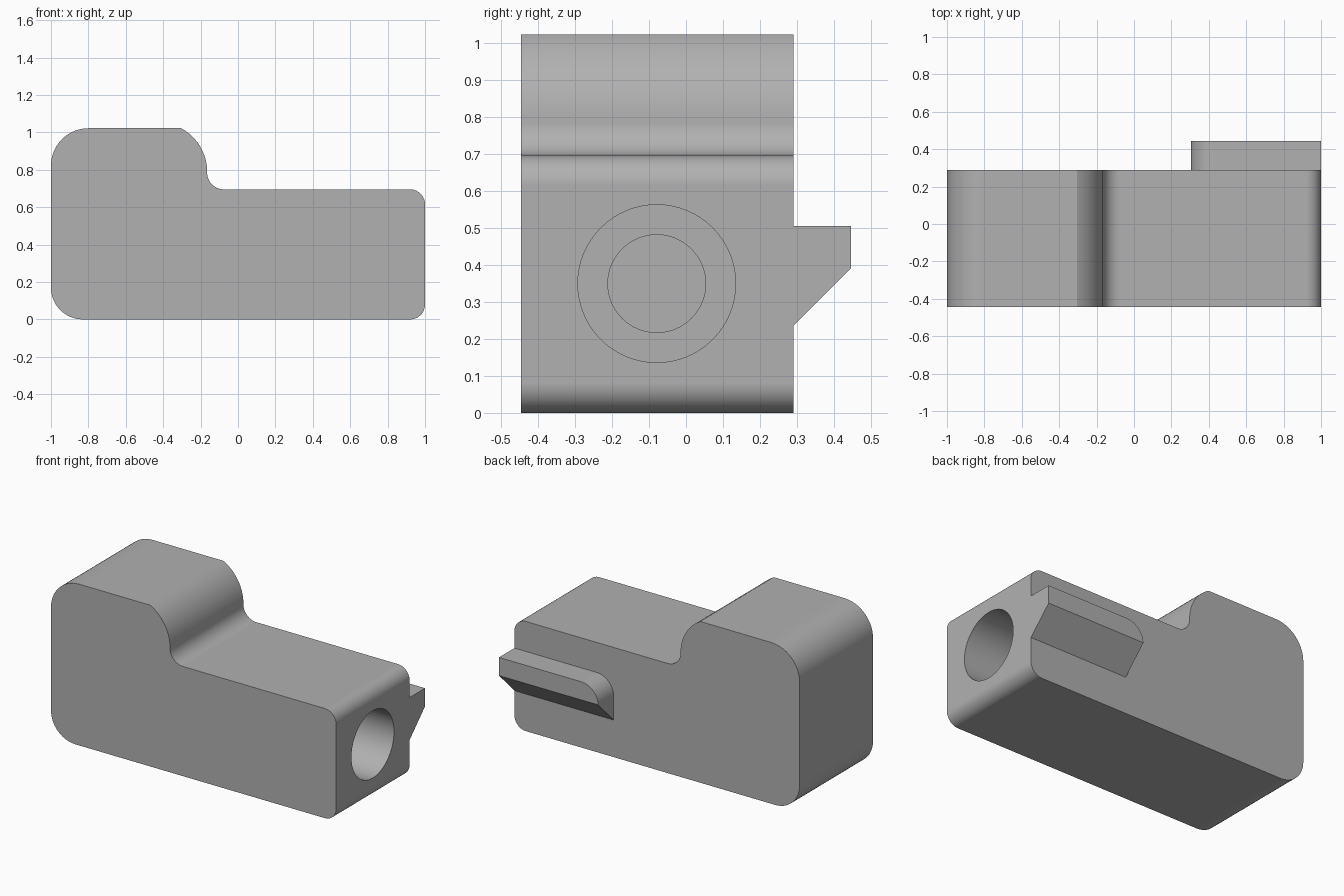
import bpy, bmesh, math
from mathutils import Vector

if "Cube" in bpy.data.objects:
    bpy.data.objects.remove(bpy.data.objects["Cube"])

grey = bpy.data.materials.new("plain grey")
grey.diffuse_color = (0.44, 0.44, 0.44, 1)
grey.use_nodes = True
grey.node_tree.nodes["Principled BSDF"].inputs["Base Color"].default_value = grey.diffuse_color


def arc(cx, cz, r, a0, a1, n=14):
    """Points of an arc in the xz plane, angles in degrees."""
    steps = [math.radians(a0 + (a1 - a0) * i / n) for i in range(n + 1)]
    return [(cx + r * math.cos(a), cz + r * math.sin(a)) for a in steps]


def make_object(name, bm):
    bmesh.ops.recalc_face_normals(bm, faces=bm.faces)
    mesh = bpy.data.meshes.new(name)
    bm.to_mesh(mesh)
    bm.free()
    mesh.materials.append(grey)
    obj = bpy.data.objects.new(name, mesh)
    bpy.context.collection.objects.link(obj)
    return obj


def extrude_profile(points, y0, y1):
    """Solid from an xz outline, swept from y0 to y1."""
    bm = bmesh.new()
    face = bm.faces.new([bm.verts.new((x, y0, z)) for x, z in points])
    ext = bmesh.ops.extrude_face_region(bm, geom=[face])
    moved = [v for v in ext["geom"] if isinstance(v, bmesh.types.BMVert)]
    bmesh.ops.translate(bm, verts=moved, vec=(0, y1 - y0, 0))
    # Keep the starting cap so the solid is closed
    if not any(all(abs(v.co.y - y0) < 1e-6 for v in f.verts) for f in bm.faces):
        bmesh.ops.holes_fill(bm, edges=[e for e in bm.edges if e.is_boundary], sides=0)
    return bm


def finish(obj):
    bpy.ops.object.select_all(action='DESELECT')
    obj.select_set(True)
    bpy.context.view_layer.objects.active = obj
    for mod in list(obj.modifiers):
        bpy.ops.object.modifier_apply(modifier=mod.name)
    bpy.ops.object.shade_smooth_by_angle(angle=math.radians(25))
    weighted = obj.modifiers.new("even_normals", 'WEIGHTED_NORMAL')
    weighted.keep_sharp = True


# Stepped body: raised head on the left, lower block on the right
outline = (arc(-0.83, 0.17, 0.17, 180, 270)
           + arc(0.92, 0.08, 0.08, -90, 0)
           + arc(0.92, 0.615, 0.08, 0, 90)
           + arc(-0.075, 0.785, 0.09, 270, 180)
           + arc(-0.428, 0.79, 0.263, 2, 62)
           + arc(-0.8, 0.822, 0.2, 90, 180))
body = make_object("body", extrude_profile(outline, -0.445, 0.29))

# Stepped blind bore in the right end
bm = bmesh.new()
rings = []
for x, r in [(1.1, 0.213), (0.0, 0.213), (0.0, 0.132), (-0.4, 0.132)]:
    rings.append([bm.verts.new((x, -0.079 + r * math.cos(i * math.tau / 64),
                                0.349 + r * math.sin(i * math.tau / 64)))
                  for i in range(64)])
for a, b in zip(rings, rings[1:]):
    for i in range(64):
        j = (i + 1) % 64
        bm.faces.new((a[i], a[j], b[j], b[i]))
bm.faces.new(rings[0])
bm.faces.new(rings[-1])
cutter = make_object("bore_cutter", bm)
cutter.hide_render = True
cut = body.modifiers.new("bore", 'BOOLEAN')
cut.operation = 'DIFFERENCE'
cut.solver = 'EXACT'
cut.object = cutter
finish(body)
bpy.data.objects.remove(cutter)

# Side rail on the back, rounded at its inner end and bevelled underneath
rail_outline = [(0.304, 0.2), (1.0, 0.2), (1.0, 0.505)] + arc(0.424, 0.385, 0.12, 90, 180)
bm = extrude_profile(rail_outline, 0.29, 0.445)
cut_geom = bmesh.ops.bisect_plane(
    bm, geom=bm.verts[:] + bm.edges[:] + bm.faces[:],
    plane_co=(0, 0.29, 0.235), plane_no=Vector((0, 1, -1)).normalized(), clear_outer=True)
rim = [e for e in cut_geom["geom_cut"] if isinstance(e, bmesh.types.BMEdge)]
bmesh.ops.holes_fill(bm, edges=rim, sides=0)
finish(make_object("side_rail", bm))
